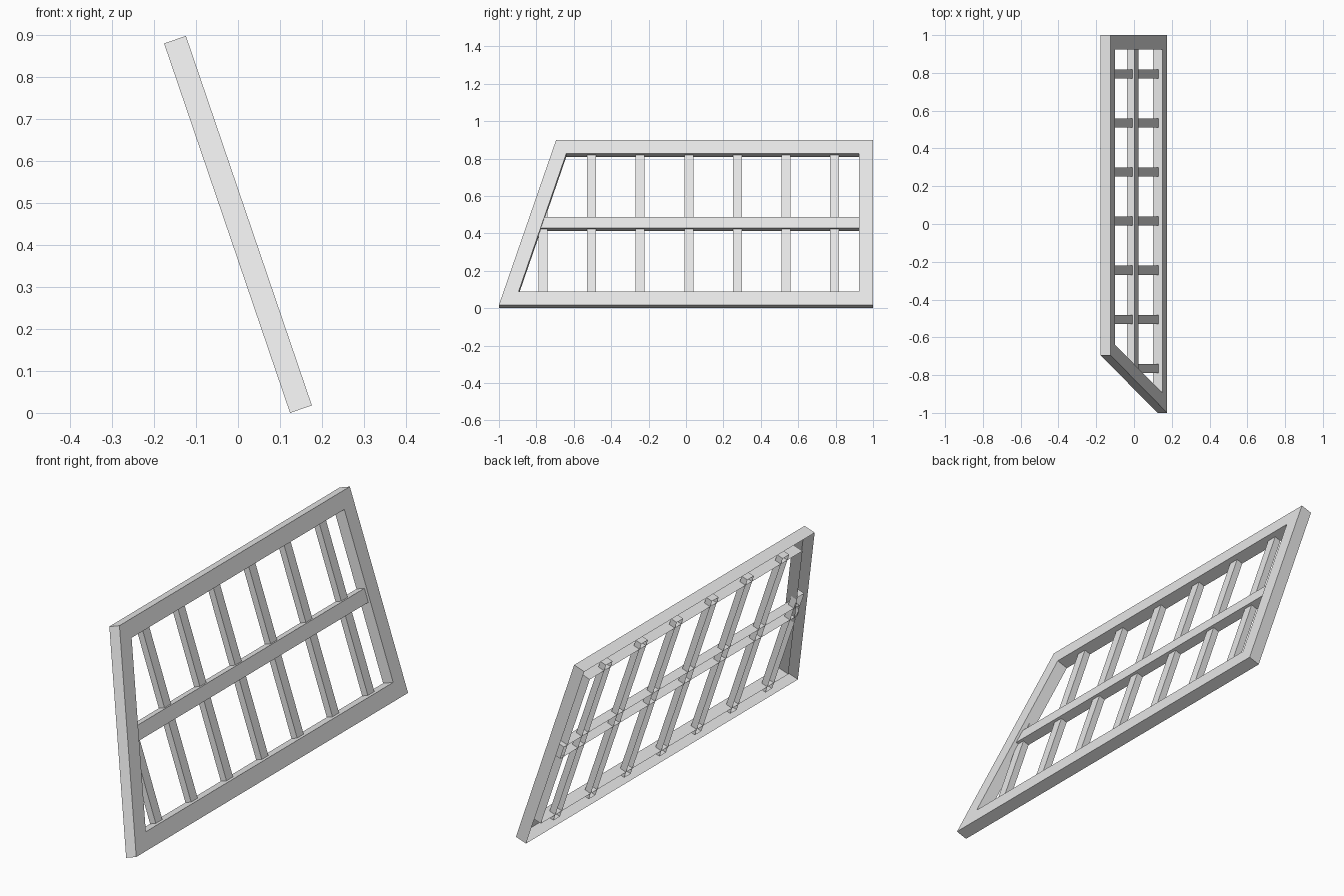
import bpy
import bmesh
from mathutils import Matrix, Vector

if "Cube" in bpy.data.objects:
    bpy.data.objects.remove(bpy.data.objects["Cube"], do_unlink=True)

# One plain grey
grey = bpy.data.materials.new("light_grey")
grey.use_nodes = True
grey.diffuse_color = (0.8, 0.8, 0.8, 1)
grey.node_tree.nodes["Principled BSDF"].inputs["Base Color"].default_value = (0.8, 0.8, 0.8, 1)

# Leaning panel plane: local x runs lengthwise, y up the slope, z out of the face
DEPTH = 0.055
HEIGHT = 0.93
slope = Vector((-0.3, 0, 0.88)).normalized()
along = Vector((0, 1, 0))
normal = along.cross(slope)
lean = Matrix((along, slope, normal)).transposed().to_4x4()
lean.translation = (0.176, 0, DEPTH * normal.z)


def finish(name, bm):
    bm.transform(lean)
    mesh = bpy.data.meshes.new(name)
    bm.to_mesh(mesh)
    bm.free()
    mesh.materials.append(grey)
    obj = bpy.data.objects.new(name, mesh)
    bpy.context.collection.objects.link(obj)


def loop(bm, outline, z):
    return [bm.verts.new((x, y, z)) for x, y in outline]


def walls(bm, front, back, inward=False):
    for i in range(len(front)):
        j = (i + 1) % len(front)
        quad = (front[i], back[i], back[j], front[j])
        bm.faces.new(quad[::-1] if inward else quad)


def channel_bar(name, outline, recess):
    """Bar with a front face and side walls, open at the back."""
    bm = bmesh.new()
    front, back = loop(bm, outline, -recess), loop(bm, outline, -DEPTH)
    bm.faces.new(front)
    walls(bm, front, back)
    finish(name, bm)


# Outer frame: hollow channel around a slanted opening
outer = [(-1, 0), (1, 0), (1, HEIGHT), (-0.695, HEIGHT)]
inner = [(-0.895, 0.075), (0.925, 0.075), (0.925, 0.855), (-0.64, 0.855)]
bm = bmesh.new()
out_front, out_back = loop(bm, outer, 0), loop(bm, outer, -DEPTH)
in_front, in_back = loop(bm, inner, 0), loop(bm, inner, -DEPTH)
walls(bm, out_front, out_back)
walls(bm, in_front, in_back, inward=True)
for i in range(4):
    j = (i + 1) % 4
    bm.faces.new((out_front[i], out_front[j], in_front[j], in_front[i]))
finish("frame", bm)

# Middle rail, its ends tucked into the frame
channel_bar("middle_rail", [(-0.80, 0.437), (0.95, 0.437), (0.95, 0.50), (-0.78, 0.50)], 0.012)

# Upright bars; the first stops at the slanted end
HALF = 0.024
for k in range(7):
    y = -0.765 + 0.26 * k
    top = 0.56 if k == 0 else 0.885
    channel_bar(f"upright_bar_{k + 1}",
                [(y - HALF, 0.045), (y + HALF, 0.045), (y + HALF, top), (y - HALF, top)], 0.024)
